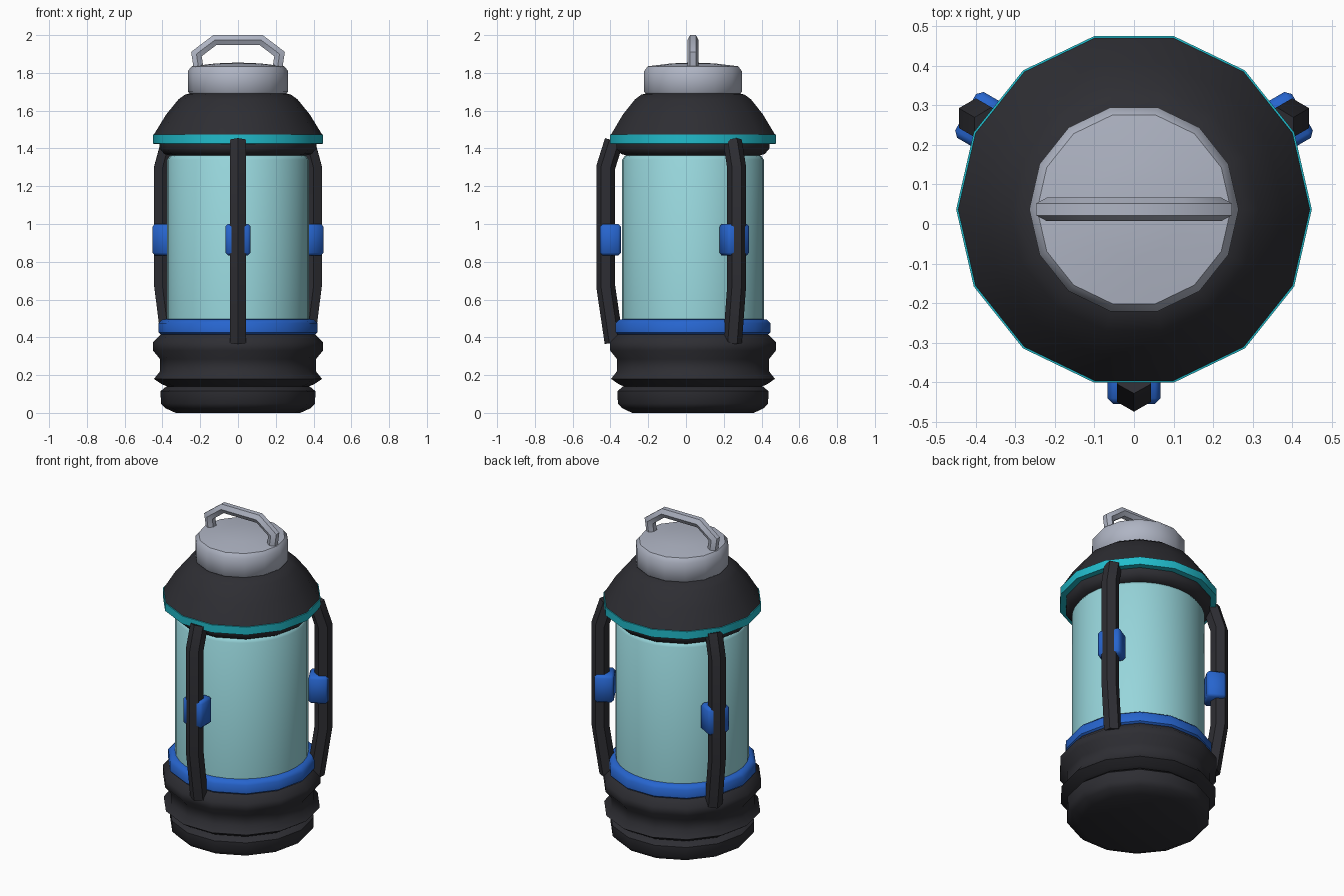
import bpy, bmesh, math
from mathutils import Vector, Matrix

cube = bpy.data.objects.get("Cube")
if cube:
    bpy.data.objects.remove(cube, do_unlink=True)

AXIS = Matrix.Translation((0, 0.037, 0))   # the body's vertical axis


def material(name, rgb):
    mat = bpy.data.materials.new(name)
    mat.use_nodes = True
    mat.diffuse_color = (*rgb, 1)
    mat.node_tree.nodes["Principled BSDF"].inputs["Base Color"].default_value = (*rgb, 1)
    return mat


black = material("black rubber", (0.027, 0.027, 0.033))
blue = material("blue plastic", (0.02, 0.13, 0.62))
teal = material("teal trim", (0.015, 0.5, 0.6))
glass = material("pale aqua glass", (0.31, 0.67, 0.71))
silver = material("silver metal", (0.43, 0.46, 0.55))


def finish(name, bm, mat, matrix=AXIS, angle=45):
    bmesh.ops.remove_doubles(bm, verts=bm.verts, dist=0.0001)
    bmesh.ops.recalc_face_normals(bm, faces=bm.faces)
    mesh = bpy.data.meshes.new(name)
    bm.to_mesh(mesh)
    bm.free()
    mesh.materials.append(mat)
    obj = bpy.data.objects.new(name, mesh)
    obj.matrix_world = matrix
    bpy.context.collection.objects.link(obj)
    bpy.ops.object.select_all(action='DESELECT')
    obj.select_set(True)
    bpy.context.view_layer.objects.active = obj
    bpy.ops.object.shade_smooth_by_angle(angle=math.radians(angle))
    return obj


def skin(rings):
    """Join rings of points into a closed, capped surface."""
    bm = bmesh.new()
    loops = [[bm.verts.new(p) for p in ring] for ring in rings]
    n = len(loops[0])
    for a, b in zip(loops, loops[1:]):
        for i in range(n):
            j = (i + 1) % n
            bm.faces.new((a[i], a[j], b[j], b[i]))
    bm.faces.new(loops[0])
    bm.faces.new(loops[-1])
    return bm


def lathe(name, profile, mat, sides=14):
    """Turn (radius, height) pairs around the vertical axis."""
    turn = [math.tau * i / sides for i in range(sides)]
    rings = [[(r * math.cos(t), r * math.sin(t), z) for t in turn] for r, z in profile]
    return finish(name, skin(rings), mat)


def tube(name, path, radius, mat, matrix, start=0.0, sides=6):
    """Sweep a mitred polygon along a path in the xz plane."""
    pts = [Vector((x, 0, z)) for x, z in path]
    dirs = [(b - a).normalized() for a, b in zip(pts, pts[1:])]
    side = Vector((0, 1, 0))
    rings = []
    for i, p in enumerate(pts):
        before, after = dirs[max(i - 1, 0)], dirs[min(i, len(dirs) - 1)]
        along = (before + after).normalized()
        across = side.cross(along) / along.dot(after)
        turn = [start + math.tau * k / sides for k in range(sides)]
        rings.append([p + radius * (across * math.cos(t) + side * math.sin(t)) for t in turn])
    return finish(name, skin(rings), mat, matrix)


# Base: foot and ribbed collar
lathe("base_foot", [(0.33, 0), (0.385, 0.025), (0.408, 0.05), (0.41, 0.115), (0.38, 0.14)], black)
lathe("base_collar", [(0.36, 0.135), (0.40, 0.15), (0.445, 0.18), (0.413, 0.22), (0.413, 0.285),
                      (0.45, 0.33), (0.45, 0.375), (0.41, 0.415)], black)
lathe("lower_ring", [(0.40, 0.41), (0.42, 0.425), (0.42, 0.475), (0.40, 0.495), (0.36, 0.497)], blue)

# Glass cylinder
lathe("glass_body", [(0.36, 0.45), (0.375, 0.46), (0.375, 1.34), (0.362, 1.36), (0.34, 1.37)], glass, 32)

# Shoulder, trim and lid
lathe("shoulder_skirt", [(0.345, 1.36), (0.39, 1.37), (0.415, 1.40), (0.415, 1.43)], black)
lathe("trim_ring", [(0.41, 1.423), (0.45, 1.425), (0.45, 1.473), (0.42, 1.477)], teal)
lathe("shoulder_dome", [(0.445, 1.474), (0.38, 1.58), (0.315, 1.66), (0.28, 1.685), (0.24, 1.695)], black)
lathe("lid", [(0.25, 1.685), (0.265, 1.70), (0.265, 1.81), (0.245, 1.835), (0.12, 1.85), (0, 1.855)], silver)

# Carrying handle
half = [(-0.208, 1.82), (-0.22, 1.90), (-0.122, 1.974)]
tube("carry_handle", half + [(-x, z) for x, z in reversed(half)], 0.03, silver, AXIS, math.pi / 2)

# Three guard bars, each with a blue clip
for label, degrees in (("front", -90), ("left", 30), ("right", 150)):
    place = AXIS @ Matrix.Rotation(math.radians(degrees), 4, 'Z')
    tube(label + "_guard_bar", [(0.418, 0.372), (0.462, 0.67), (0.462, 1.30), (0.418, 1.44)],
         0.05, black, place)
    bm = bmesh.new()
    bmesh.ops.create_cube(bm, size=1, matrix=Matrix.Translation((0.437, 0, 0.917))
                          @ Matrix.Diagonal((0.11, 0.134, 0.166, 1)))
    bmesh.ops.bevel(bm, geom=bm.edges[:], offset=0.014, segments=1, affect='EDGES')
    finish(label + "_clip", bm, blue, place, 50)
